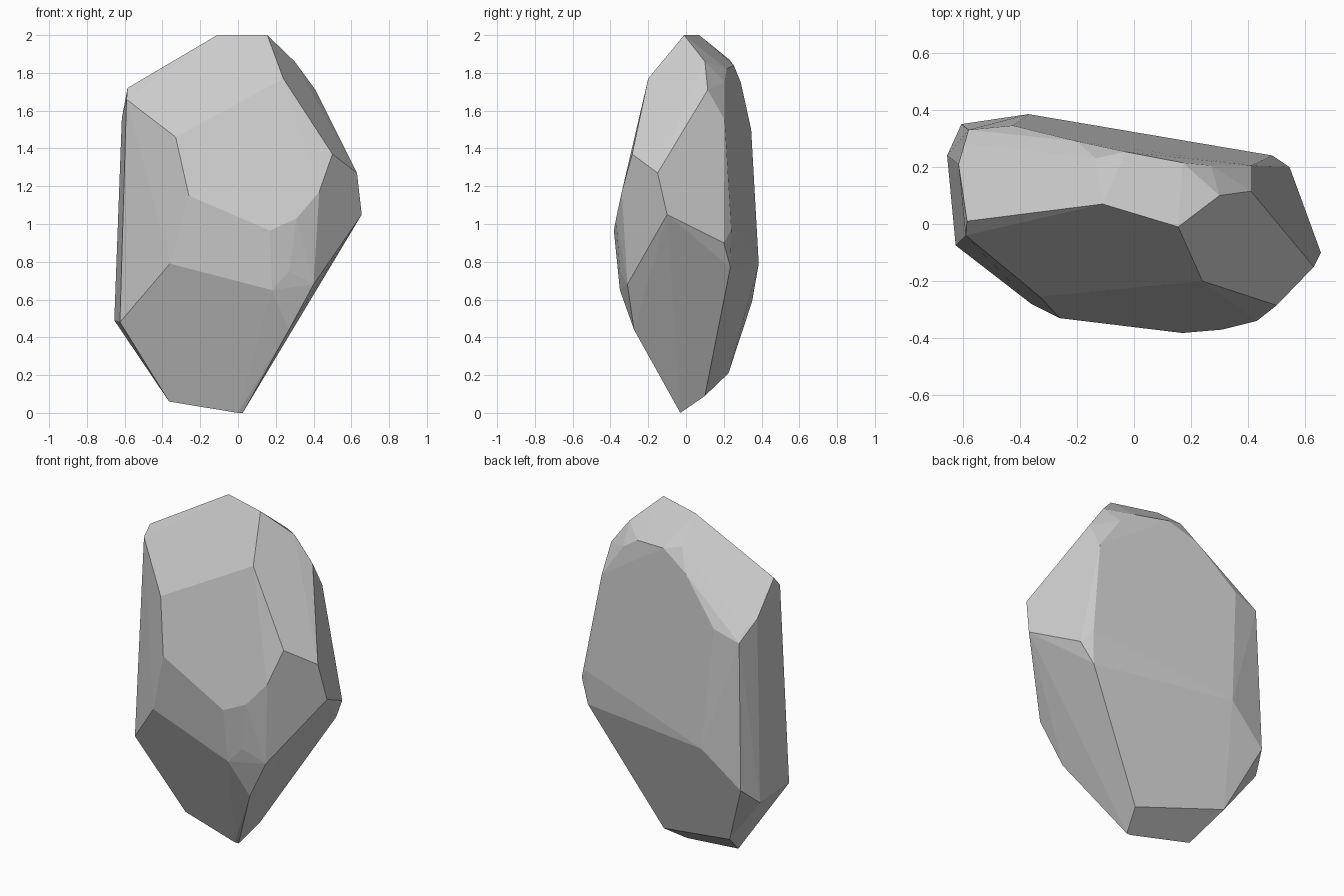
import bpy, bmesh, math

# Corner points of the chiselled rock, grouped by region (x, y, z)
crown = [(-.11, .07, 2), (.155, -.01, 2), (-.585, .01, 1.72), (-.59, -.04, 1.66),
         (.30, .10, 1.86), (.41, .115, 1.71), (.24, -.20, 1.77)]
right_side = [(.63, -.15, 1.27), (.50, -.285, 1.37), (.655, -.10, 1.05),
              (.545, .20, .90), (.41, .205, 1.55), (.485, .24, .97), (.48, .235, .77)]
back = [(-.135, .23, 1.87), (-.03, .253, 1.84), (.17, .215, 1.82), (.27, .205, 1.75),
        (-.2, .29, 1.75), (-.30, .315, 1.64), (-.425, .345, 1.5),
        (-.58, .33, 1.45), (-.58, .28, 1.51), (-.37, .385, .79)]
left_side = [(-.615, .21, 1.56), (-.605, .35, .59), (-.655, .24, .49), (-.625, -.075, .48)]
base = [(.025, -.03, 0), (0, -.03, 0), (-.365, .03, .06), (.075, .10, .09), (-.444, .225, .21)]
front = [(-.33, -.255, 1.46), (-.26, -.33, 1.15), (.17, -.382, .965), (-.36, -.28, .79),
         (.31, -.37, 1.03), (.43, -.34, 1.17), (.18, -.35, .65), (.27, -.275, .44),
         (.27, -.35, .75), (.40, -.31, .68)]

# Wrap the points in a convex shell and merge nearly flat neighbours
bm = bmesh.new()
for p in crown + right_side + back + left_side + base + front:
    bm.verts.new(p)
hull = bmesh.ops.convex_hull(bm, input=bm.verts[:])
loose = [v for v in bm.verts if not v.link_faces]
bmesh.ops.delete(bm, geom=loose, context='VERTS')
bmesh.ops.dissolve_limit(bm, angle_limit=math.radians(2.5),
                         verts=bm.verts[:], edges=bm.edges[:])
bmesh.ops.recalc_face_normals(bm, faces=bm.faces[:])

# Faceted rock object
mesh = bpy.data.meshes.new("rock")
bm.to_mesh(mesh)
bm.free()
rock = bpy.data.objects.new("rock", mesh)
bpy.context.collection.objects.link(rock)
